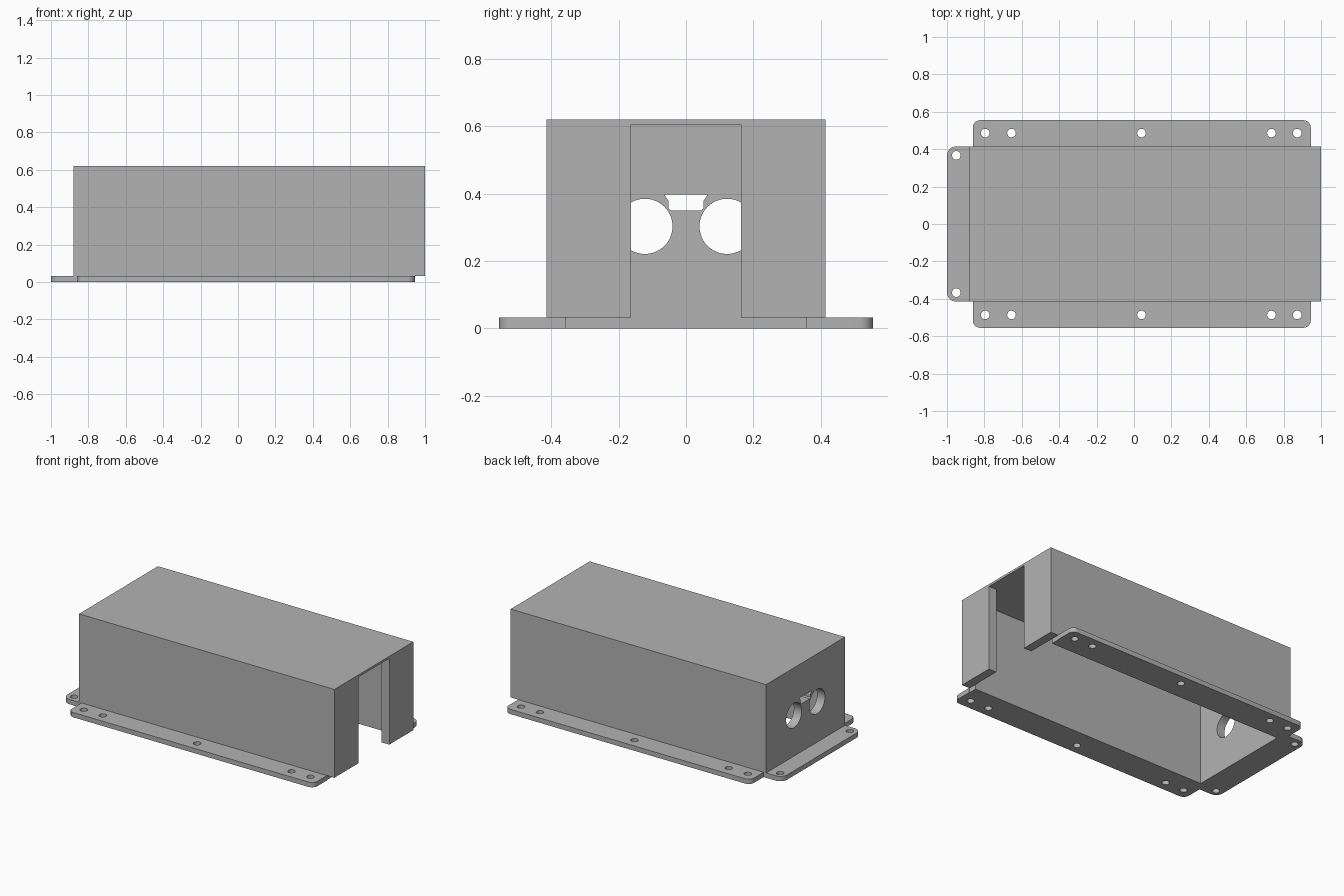
import bpy, bmesh, math
from mathutils import Vector

cube = bpy.data.objects.get("Cube")
if cube:
    bpy.data.objects.remove(cube, do_unlink=True)

grey = bpy.data.materials.new("plain grey")
grey.use_nodes = True
colour = (0.45, 0.45, 0.45, 1)
grey.diffuse_color = colour
grey.node_tree.nodes["Principled BSDF"].inputs["Base Color"].default_value = colour


def prism(name, profile, start, depth):
    """Extrude a closed profile of 3D points by a depth vector."""
    bm = bmesh.new()
    face = bm.faces.new([bm.verts.new(Vector(p) + Vector(start)) for p in profile])
    moved = bmesh.ops.extrude_face_region(bm, geom=[face])["geom"]
    bmesh.ops.translate(bm, vec=depth, verts=[v for v in moved if isinstance(v, bmesh.types.BMVert)])
    bmesh.ops.recalc_face_normals(bm, faces=bm.faces)
    mesh = bpy.data.meshes.new(name)
    bm.to_mesh(mesh)
    bm.free()
    mesh.materials.append(grey)
    obj = bpy.data.objects.new(name, mesh)
    bpy.context.collection.objects.link(obj)
    return obj


def box(name, x0, x1, y0, y1, z0, z1):
    corners = [(x0, y0, z0), (x1, y0, z0), (x1, y1, z0), (x0, y1, z0)]
    return prism(name, corners, (0, 0, 0), (0, 0, z1 - z0))


def circle(r, n):
    return [(r * math.cos(2 * math.pi * i / n), r * math.sin(2 * math.pi * i / n)) for i in range(n)]


def cut(obj, cutters):
    """Subtract each cutter and discard it."""
    bpy.ops.object.select_all(action="DESELECT")
    bpy.context.view_layer.objects.active = obj
    obj.select_set(True)
    for c in cutters:
        c.hide_render = True
        mod = obj.modifiers.new("cut", "BOOLEAN")
        mod.operation, mod.solver, mod.object = "DIFFERENCE", "EXACT", c
        bpy.ops.object.modifier_apply(modifier=mod.name)
        bpy.data.objects.remove(c, do_unlink=True)
    bpy.ops.object.shade_smooth_by_angle(angle=math.radians(30))


BACK, FRONT, HALF, TOP = -0.88, 1.0, 0.415, 0.62
WALL, LIP = 0.058, 0.032
INNER_END = FRONT - WALL

# Cover: open underneath, doorway at one end, cable ports at the other
cover = box("cover", BACK, FRONT, -HALF, HALF, 0, TOP)
cutters = [
    box("hollow", BACK + WALL, INNER_END, WALL - HALF, HALF - WALL, -0.1, 0.605),
    box("undercut", INNER_END, 1.1, -0.5, 0.5, -0.1, LIP),
    box("doorway", 0.9, 1.1, -0.163, 0.163, -0.1, 0.605),
]
for side in (-1, 1):
    ring = [(0, y, z) for y, z in circle(0.082, 48)]
    cutters.append(prism("port", ring, (-0.95, side * 0.122, 0.303), (0.2, 0, 0)))
half_slot = [(0.045, 0.35), (0.052, 0.357), (0.052, 0.378), (0.064, 0.397)]
slot = [(0, y, z) for y, z in half_slot] + [(0, -y, z) for y, z in reversed(half_slot)]
cutters.append(prism("slot", slot, (-0.95, 0, 0), (0.2, 0, 0)))
cut(cover, cutters)


def flange(name, length, width, radius, centre, angle, holes):
    """Strip with two rounded outer corners; it grows outward from its centre point."""
    def turn(x, y):
        c, s = math.cos(angle), math.sin(angle)
        return (centre[0] + x * c - y * s, centre[1] + x * s + y * c, 0)
    outline = [(-length / 2, 0), (length / 2, 0)]
    for side, begin in ((1, 0), (-1, 90)):
        for i in range(9):
            a = math.radians(begin + i * 90 / 8)
            outline.append((side * (length / 2 - radius) + radius * math.cos(a),
                            width - radius + radius * math.sin(a)))
    obj = prism(name, [turn(*p) for p in outline], (0, 0, 0), (0, 0, LIP))
    drills = []
    for hx, hy in holes:
        ring = [turn(hx + x, hy + y) for x, y in circle(0.023, 24)]
        drills.append(prism("drill", ring, (0, 0, -0.1), (0, 0, 0.3)))
    cut(obj, drills)


# Mounting flanges with screw holes
left, right = -0.862, INNER_END + 0.003
mid = (left + right) / 2
screws = [-0.795, -0.655, 0.04, 0.735, 0.873]
for name, side in (("front_flange", -1), ("back_flange", 1)):
    spots = [(side * (x - mid), 0.071) for x in screws]
    flange(name, right - left, 0.14, 0.04, (mid, side * HALF),
           0 if side > 0 else math.pi, spots)
flange("end_flange", 2 * HALF, 0.12, 0.05, (BACK, 0), math.pi / 2,
       [(-0.367, 0.07), (0.367, 0.07)])
